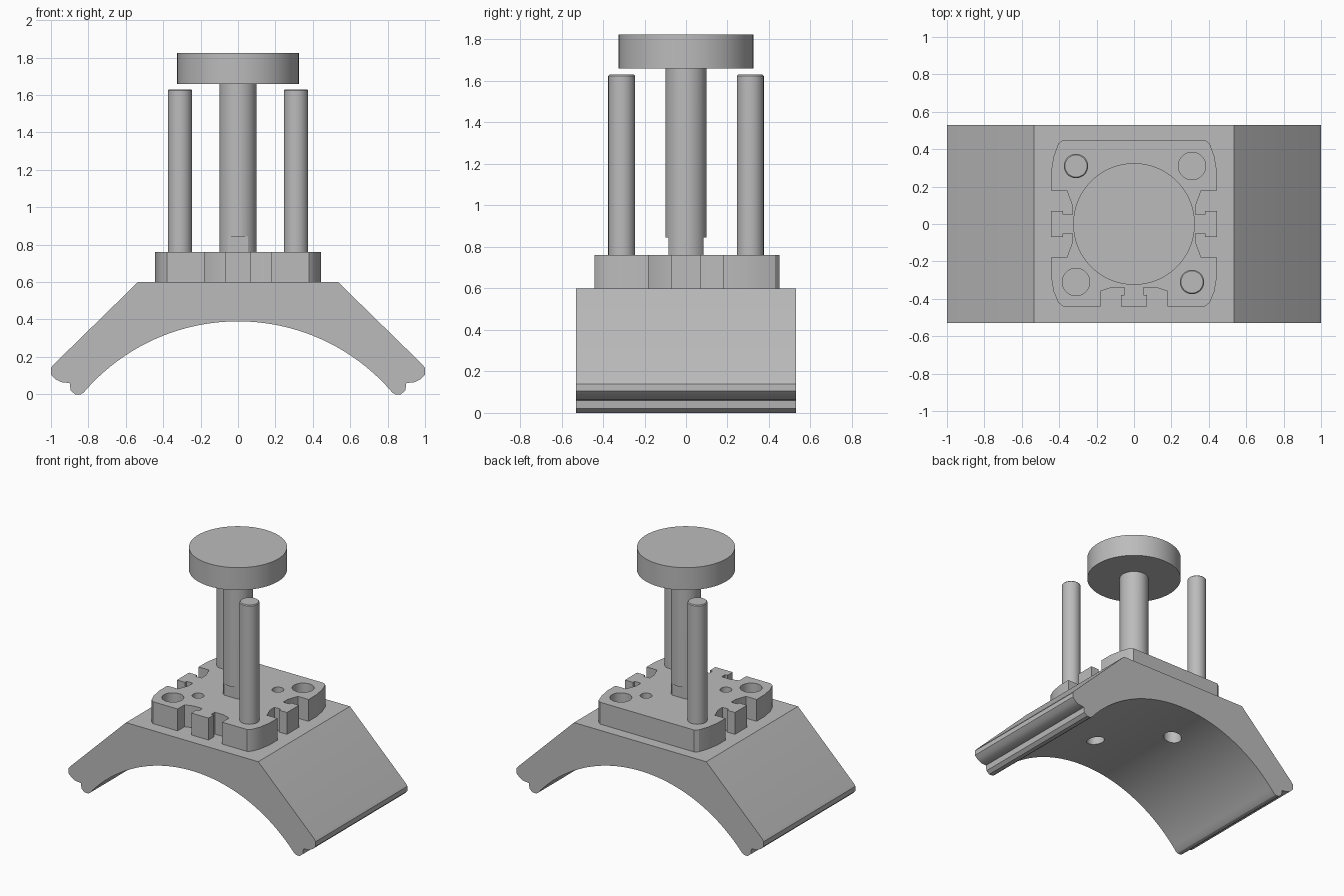
import bpy, bmesh, math

cube = bpy.data.objects.get("Cube")
if cube:
    bpy.data.objects.remove(cube, do_unlink=True)

grey = bpy.data.materials.new("mid_grey")
grey.use_nodes = True
colour = (0.5, 0.5, 0.5, 1)
grey.diffuse_color = colour
grey.node_tree.nodes["Principled BSDF"].inputs["Base Color"].default_value = colour


def add(name, bm):
    """Turn a bmesh into a grey object."""
    bmesh.ops.recalc_face_normals(bm, faces=bm.faces)
    mesh = bpy.data.meshes.new(name)
    bm.to_mesh(mesh)
    bm.free()
    mesh.materials.append(grey)
    obj = bpy.data.objects.new(name, mesh)
    bpy.context.collection.objects.link(obj)
    return obj


def prism(name, points, offset):
    """Extrude a closed outline of 3D points along an offset."""
    bm = bmesh.new()
    face = bm.faces.new([bm.verts.new(p) for p in points])
    out = bmesh.ops.extrude_face_region(bm, geom=[face])
    verts = [v for v in out["geom"] if isinstance(v, bmesh.types.BMVert)]
    bmesh.ops.translate(bm, verts=verts, vec=offset)
    return add(name, bm)


def cylinder(name, x, y, z0, z1, r, top_r=None, sides=48):
    bm = bmesh.new()
    bmesh.ops.create_cone(bm, cap_ends=True, segments=sides, radius1=r,
                          radius2=r if top_r is None else top_r, depth=z1 - z0)
    bmesh.ops.translate(bm, verts=bm.verts, vec=(x, y, (z0 + z1) / 2))
    return add(name, bm)


def box(name, x0, x1, y0, y1, z0, z1):
    outline = [(x0, y0, z0), (x1, y0, z0), (x1, y1, z0), (x0, y1, z0)]
    return prism(name, outline, (0, 0, z1 - z0))


def cut(obj, cutter):
    """Subtract a cutter, then discard it."""
    cutter.hide_render = True
    mod = obj.modifiers.new("cut", "BOOLEAN")
    mod.operation, mod.solver, mod.object = "DIFFERENCE", "EXACT", cutter
    bpy.context.view_layer.objects.active = obj
    bpy.ops.object.modifier_apply(modifier=mod.name)
    bpy.data.objects.remove(cutter, do_unlink=True)


def smooth(obj):
    bpy.ops.object.select_all(action="DESELECT")
    obj.select_set(True)
    bpy.context.view_layer.objects.active = obj
    bpy.ops.object.shade_smooth_by_angle(angle=math.radians(30))


def mirror_outline(half):
    return half + [(-x, y) for x, y in reversed(half)]


# Saddle: flat top, sloping sides, stepped feet and a round underside
radius, centre_z = 1.085, -0.695
foot_angle = math.asin(0.825 / radius)
arc = []
for i in range(25):
    a = foot_angle * (1 - i / 24.5)
    arc.append((radius * math.sin(a), centre_z + radius * math.cos(a)))
half = [(0.535, 0.6), (0.985, 0.16), (1.0, 0.14), (1.0, 0.105), (0.975, 0.08),
        (0.945, 0.065), (0.9, 0.06), (0.895, 0.02), (0.87, 0.0), (0.84, 0.0)] + arc
saddle = prism("saddle", [(x, -0.53, z) for x, z in mirror_outline(half)], (0, 1.06, 0))

# Mounting plate: solid back, corner blocks and T-shaped side tabs
half = [(0.38, 0.45), (0.405, 0.43), (0.43, 0.36), (0.445, 0.27), (0.445, 0.18),
        (0.36, 0.18), (0.33, 0.1), (0.33, 0.05), (0.38, 0.05), (0.38, 0.07),
        (0.445, 0.07), (0.445, -0.07), (0.38, -0.07), (0.38, -0.05), (0.33, -0.05),
        (0.33, -0.1), (0.36, -0.18), (0.445, -0.18), (0.445, -0.27), (0.43, -0.36),
        (0.405, -0.42), (0.38, -0.44), (0.18, -0.44), (0.18, -0.36), (0.12, -0.34),
        (0.05, -0.34), (0.05, -0.38), (0.07, -0.38), (0.07, -0.44)]
plate = prism("mounting_plate", [(x, y, 0.6) for x, y in mirror_outline(half)], (0, 0, 0.16))

# Sockets on one diagonal, guide rods on the other
for side, label in ((1, "left"), (-1, "right")):
    p, q = 0.31 * side, 0.19 * side
    cut(plate, cylinder("socket_cutter", p, p, 0.62, 0.8, 0.073))
    cut(plate, cylinder("pin_hole_cutter", q, q, 0.65, 0.8, 0.04, sides=24))
    cut(saddle, cylinder("screw_hole_cutter", q, -q, 0.2, 0.5, 0.062, sides=32))
    rod = cylinder(label + "_guide_rod", p, -p, 0.7, 1.63, 0.065)
    bevel = rod.modifiers.new("bevel", "BEVEL")
    bevel.width, bevel.segments = 0.006, 1
    bevel.limit_method, bevel.angle_limit = "ANGLE", math.radians(60)
    smooth(rod)

# Central column, cut flat at the foot on the front and back
column = cylinder("central_column", 0, 0, 0.74, 1.67, 0.1)
for y0, y1 in ((-0.2, -0.085), (0.085, 0.2)):
    cut(column, box("foot_cutter", -0.15, 0.15, y0, y1, 0.7, 0.845))

# Round head on top of the column
head = cylinder("round_head", 0, 0, 1.66, 1.825, 0.325, sides=96)

for part in (saddle, plate, column, head):
    smooth(part)
